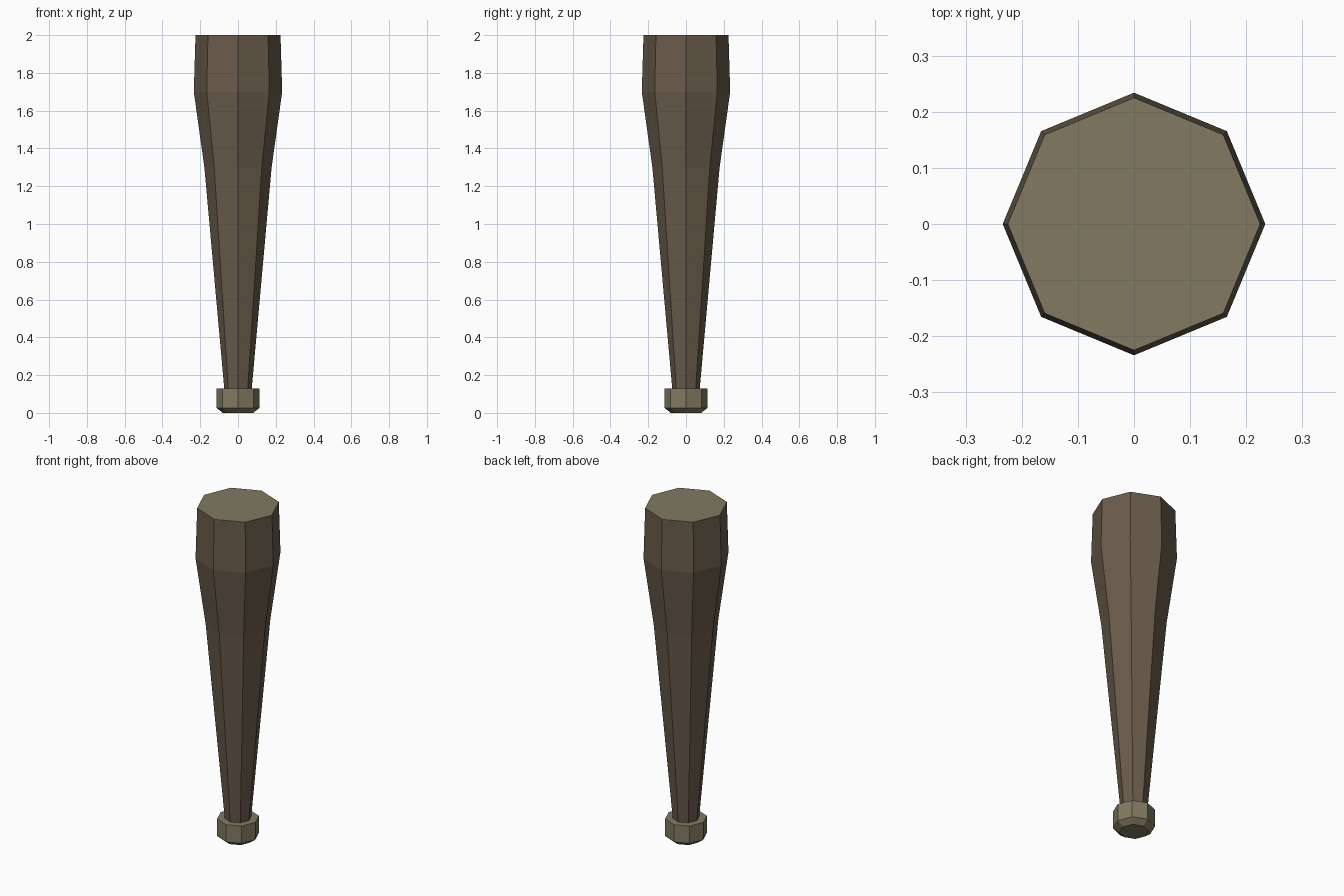
import bpy, bmesh
from math import cos, sin, pi

if "Cube" in bpy.data.objects:
    bpy.data.objects.remove(bpy.data.objects["Cube"])

SIDES = 8


def material(name, color):
    m = bpy.data.materials.new(name)
    m.diffuse_color = (*color, 1)
    m.use_nodes = True
    m.node_tree.nodes["Principled BSDF"].inputs["Base Color"].default_value = m.diffuse_color
    return m


wood = material("dark_wood", (0.14, 0.105, 0.07))
pale = material("pale_wood", (0.22, 0.195, 0.12))


def turned(name, profile, mats, inset=None):
    """Loft octagonal rings through (radius, z) pairs and cap both ends."""
    bm = bmesh.new()
    rings = [[bm.verts.new((r * cos(2 * pi * i / SIDES), r * sin(2 * pi * i / SIDES), z))
              for i in range(SIDES)] for r, z in profile]
    for a, b in zip(rings, rings[1:]):
        for i in range(SIDES):
            j = (i + 1) % SIDES
            bm.faces.new((a[i], a[j], b[j], b[i]))
    bm.faces.new(rings[0][::-1])
    top = bm.faces.new(rings[-1])
    if inset:
        # flat end-grain patch inside the top rim
        bmesh.ops.inset_region(bm, faces=[top], thickness=inset)
        top.material_index = 1
    mesh = bpy.data.meshes.new(name)
    bm.to_mesh(mesh)
    bm.free()
    for m in mats:
        mesh.materials.append(m)
    obj = bpy.data.objects.new(name, mesh)
    bpy.context.collection.objects.link(obj)
    return obj


# Tapered bat body with a pale tip
turned("bat_body", [(0.072, 0.12), (0.178, 1.3), (0.234, 1.7), (0.225, 2.0)],
       [wood, pale], inset=0.041 * cos(pi / SIDES))

# Knob at the grip end, chamfered below
turned("grip_knob", [(0.08, 0), (0.115, 0.027), (0.115, 0.13)], [pale])
